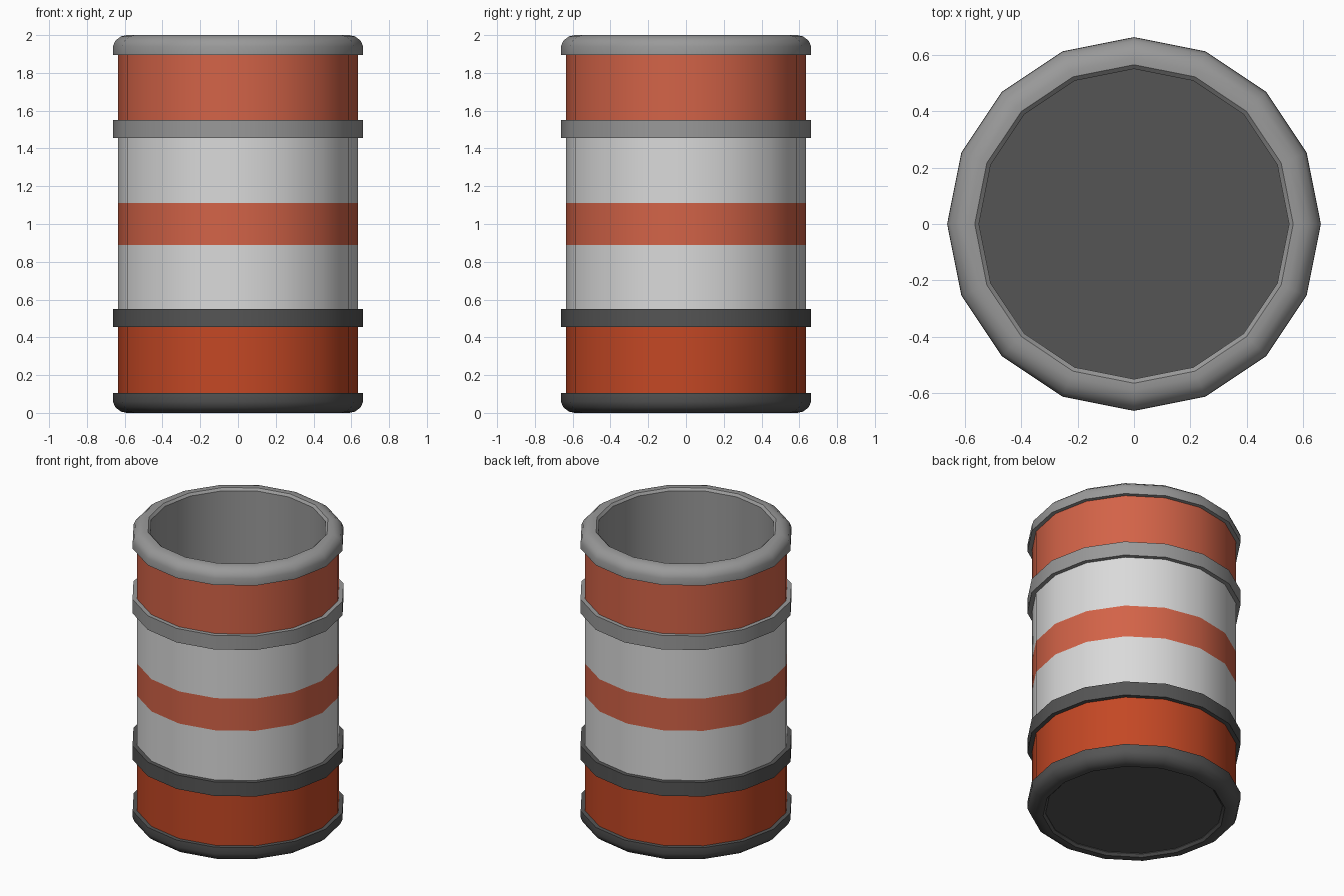
import bpy, bmesh, math

if "Cube" in bpy.data.objects:
    bpy.data.objects.remove(bpy.data.objects["Cube"])

SIDES = 16


def material(name, rgb):
    m = bpy.data.materials.new(name)
    m.diffuse_color = (*rgb, 1.0)
    m.use_nodes = True
    m.node_tree.nodes["Principled BSDF"].inputs["Base Color"].default_value = m.diffuse_color
    return m


WHITE = material("white", (0.70, 0.70, 0.70))
ORANGE = material("faded orange", (0.65, 0.125, 0.064))
RED_ORANGE = material("deep orange", (0.55, 0.064, 0.018))
GREY = material("mid grey", (0.32, 0.32, 0.32))
DARK = material("dark grey", (0.09, 0.09, 0.09))


def revolve(name, profile, mats, rule=None):
    """Spin a closed (radius, z) loop round the z axis."""
    bm = bmesh.new()
    rings = []
    for i in range(SIDES):
        a = 2 * math.pi * i / SIDES
        rings.append([bm.verts.new((r * math.cos(a), r * math.sin(a), z)) for r, z in profile])
    n = len(profile)
    for i in range(SIDES):
        p, q = rings[i], rings[(i + 1) % SIDES]
        for j in range(n):
            k = (j + 1) % n
            bm.faces.new((p[j], q[j], q[k], p[k]))
    finish(name, bm, mats, rule)


def finish(name, bm, mats, rule=None):
    bmesh.ops.recalc_face_normals(bm, faces=bm.faces)
    for f in bm.faces:
        f.smooth = True
        if rule:
            f.material_index = rule(f.calc_center_median())
    for e in bm.edges:
        e.smooth = e.calc_face_angle(0) < math.radians(40)
    me = bpy.data.meshes.new(name)
    bm.to_mesh(me)
    bm.free()
    for m in mats:
        me.materials.append(m)
    bpy.context.collection.objects.link(bpy.data.objects.new(name, me))


# hollow striped body, coloured by height; inside wall is grey
def body_rule(c):
    if math.hypot(c.x, c.y) < 0.58:
        return 3 if c.z > 0.5 else 4
    if c.z < 0.5:
        return 2
    return 0 if 0.89 > c.z or 1.11 < c.z < 1.5 else 1


outer = [(0.635, z) for z in (0.05, 0.5, 0.89, 1.11, 1.5, 1.95)]
inner = [(0.55, z) for z in (1.95, 0.5, 0.05)]
revolve("barrel_body", outer + inner, [WHITE, ORANGE, RED_ORANGE, GREY, DARK], body_rule)

# rounded rims, the bottom one mirrored from the top one
rim = [(0.6, 1.895), (0.662, 1.895), (0.662, 1.94), (0.65, 1.97), (0.62, 1.993),
       (0.59, 2.0), (0.565, 2.0), (0.55, 1.985), (0.55, 1.95), (0.6, 1.95)]
revolve("top_rim", rim, [GREY])
revolve("bottom_rim", [(r, 2 - z) for r, z in rim], [DARK])

# raised bands
for name, z, mat in (("upper_band", 1.503, GREY), ("lower_band", 0.503, DARK)):
    revolve(name, [(0.6, z - 0.048), (0.663, z - 0.048), (0.663, z + 0.048), (0.6, z + 0.048)], [mat])

# floor plate, slightly recessed from below
bm = bmesh.new()
bmesh.ops.create_cone(bm, cap_ends=True, segments=SIDES, radius1=0.56, radius2=0.56, depth=0.02)
spin = math.atan2(bm.verts[:][0].co.y, bm.verts[:][0].co.x)
for v in bm.verts:
    v.co.z += 0.03
finish("floor_plate", bm, [DARK])
